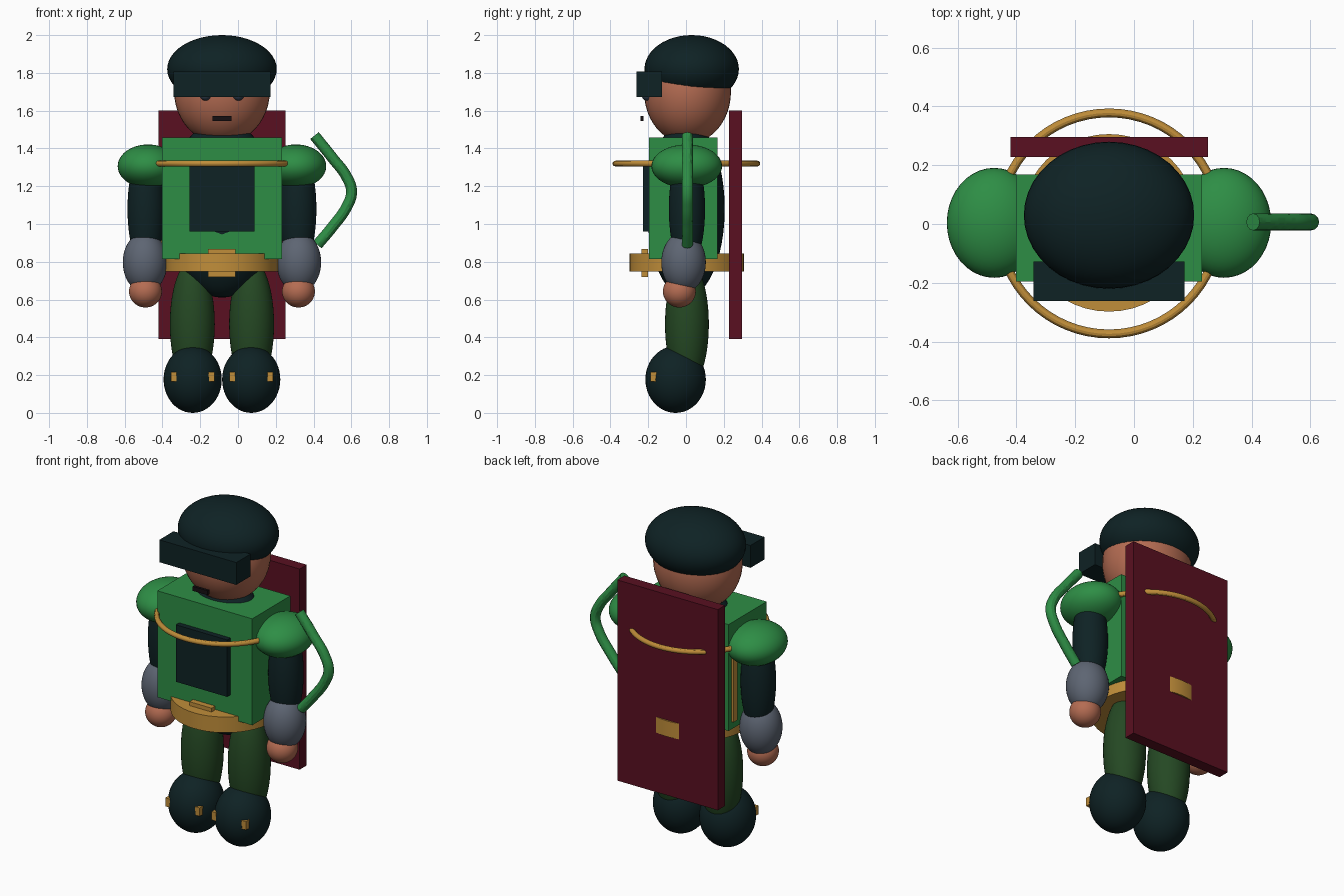
import bpy
from mathutils import Vector

if "Cube" in bpy.data.objects:
    bpy.data.objects.remove(bpy.data.objects["Cube"])

CX = -0.085  # the figure's own mid-line


def material(name, rgb):
    m = bpy.data.materials.new(name)
    m.diffuse_color = (*rgb, 1)
    m.use_nodes = True
    m.node_tree.nodes["Principled BSDF"].inputs["Base Color"].default_value = m.diffuse_color
    return m


GREEN = material("bright green", (0.027, 0.27, 0.06))
DARK = material("dark teal", (0.0045, 0.016, 0.018))
SKIN = material("skin", (0.46, 0.15, 0.085))
GOLD = material("gold", (0.53, 0.27, 0.042))
MAROON = material("maroon", (0.1, 0.005, 0.015))
OLIVE = material("trouser green", (0.018, 0.065, 0.017))
GREY = material("slate grey", (0.11, 0.13, 0.17))
BLUE = material("eye blue", (0.03, 0.05, 0.08))
BLACK = material("mouth black", (0.008, 0.005, 0.006))


def finish(name, mat, smooth=True):
    ob = bpy.context.object
    ob.name = name
    ob.data.materials.append(mat)
    if smooth:
        bpy.ops.object.shade_smooth_by_angle()
    return ob


def ball(name, mat, centre, radii):
    bpy.ops.mesh.primitive_uv_sphere_add(segments=40, ring_count=24, radius=1, location=centre)
    bpy.context.object.scale = radii
    bpy.ops.object.transform_apply(location=False, rotation=False)
    return finish(name, mat)


def box(name, mat, low, high):
    low, high = Vector(low), Vector(high)
    bpy.ops.mesh.primitive_cube_add(size=1, location=(low + high) / 2)
    bpy.context.object.scale = high - low
    bpy.ops.object.transform_apply(location=False, rotation=False)
    return finish(name, mat, False)


# Head, cap, visor and face
ball("head", SKIN, (CX, 0.008, 1.70), (0.253, 0.23, 0.275))
ball("cap", DARK, (CX, 0.03, 1.82), (0.29, 0.25, 0.18))
box("visor", DARK, (-0.342, -0.262, 1.672), (0.172, -0.127, 1.807))
box("mouth", BLACK, (-0.135, -0.24, 1.546), (-0.035, -0.224, 1.573))

# Torso
ball("inner_body", DARK, (CX, 0.0, 1.08), (0.29, 0.205, 0.47))
box("tunic", GREEN, (-0.402, -0.196, 0.815), (0.232, 0.168, 1.458))
box("chest_plate", DARK, (-0.256, -0.228, 0.96), (0.087, -0.19, 1.304))
box("side_strap", GOLD, (-0.415, 0.10, 0.86), (-0.395, 0.14, 1.32))

# Belt, buckle and chest cord
bpy.ops.mesh.primitive_cylinder_add(vertices=48, radius=0.302, depth=0.095,
                                    location=(CX, 0.004, 0.797))
finish("belt", GOLD)
box("belt_buckle", GOLD, (-0.16, -0.235, 0.72), (-0.012, -0.2, 0.868))
bpy.ops.mesh.primitive_torus_add(major_segments=64, minor_segments=12, major_radius=0.376,
                                 minor_radius=0.015, location=(CX, 0.002, 1.32))
finish("chest_cord", GOLD)

# Back board
box("back_board", MAROON, (-0.42, 0.228, 0.39), (0.252, 0.296, 1.602))

# Paired parts, one for each side
for side, s in (("left", -1), ("right", 1)):
    ball(f"{side}_eye", BLUE, (CX + s * 0.087, -0.205, 1.683), (0.03, 0.03, 0.03))
    ball(f"{side}_shoulder", GREEN, (CX + s * 0.391, 0.004, 1.306), (0.161, 0.187, 0.115))
    ball(f"{side}_upper_arm", DARK, (CX + s * 0.402, 0.005, 1.08), (0.098, 0.096, 0.32))
    ball(f"{side}_gauntlet", GREY, (CX + s * 0.407, -0.013, 0.797), (0.118, 0.118, 0.16))
    ball(f"{side}_hand", SKIN, (CX + s * 0.405, -0.035, 0.643), (0.087, 0.087, 0.085))
    ball(f"{side}_leg", OLIVE, (CX + s * 0.157, 0.005, 0.47), (0.119, 0.116, 0.34))
    ball(f"{side}_boot", DARK, (CX + s * 0.155, -0.055, 0.177), (0.154, 0.16, 0.177))
    for dx in (-0.1, 0.1):
        x = CX + s * 0.155 + dx
        box(f"{side}_boot_clasp", GOLD, (x - 0.015, -0.187, 0.166), (x + 0.015, -0.155, 0.217))

# Curved hose beside the right arm
curve = bpy.data.curves.new("hose", "CURVE")
curve.dimensions = "3D"
curve.bevel_depth = 0.029
curve.bevel_resolution = 4
curve.use_fill_caps = True
path = [(0.405, 1.468), (0.5, 1.35), (0.575, 1.25), (0.601, 1.17),
        (0.575, 1.09), (0.5, 0.985), (0.42, 0.89)]
spline = curve.splines.new("BEZIER")
spline.bezier_points.add(len(path) - 1)
for p, (x, z) in zip(spline.bezier_points, path):
    p.co = (x, 0.007, z)
    p.handle_left_type = p.handle_right_type = "AUTO"
hose = bpy.data.objects.new("hose", curve)
bpy.context.collection.objects.link(hose)
bpy.ops.object.select_all(action="DESELECT")
hose.select_set(True)
bpy.context.view_layer.objects.active = hose
bpy.ops.object.convert(target="MESH")
finish("hose", GREEN)
